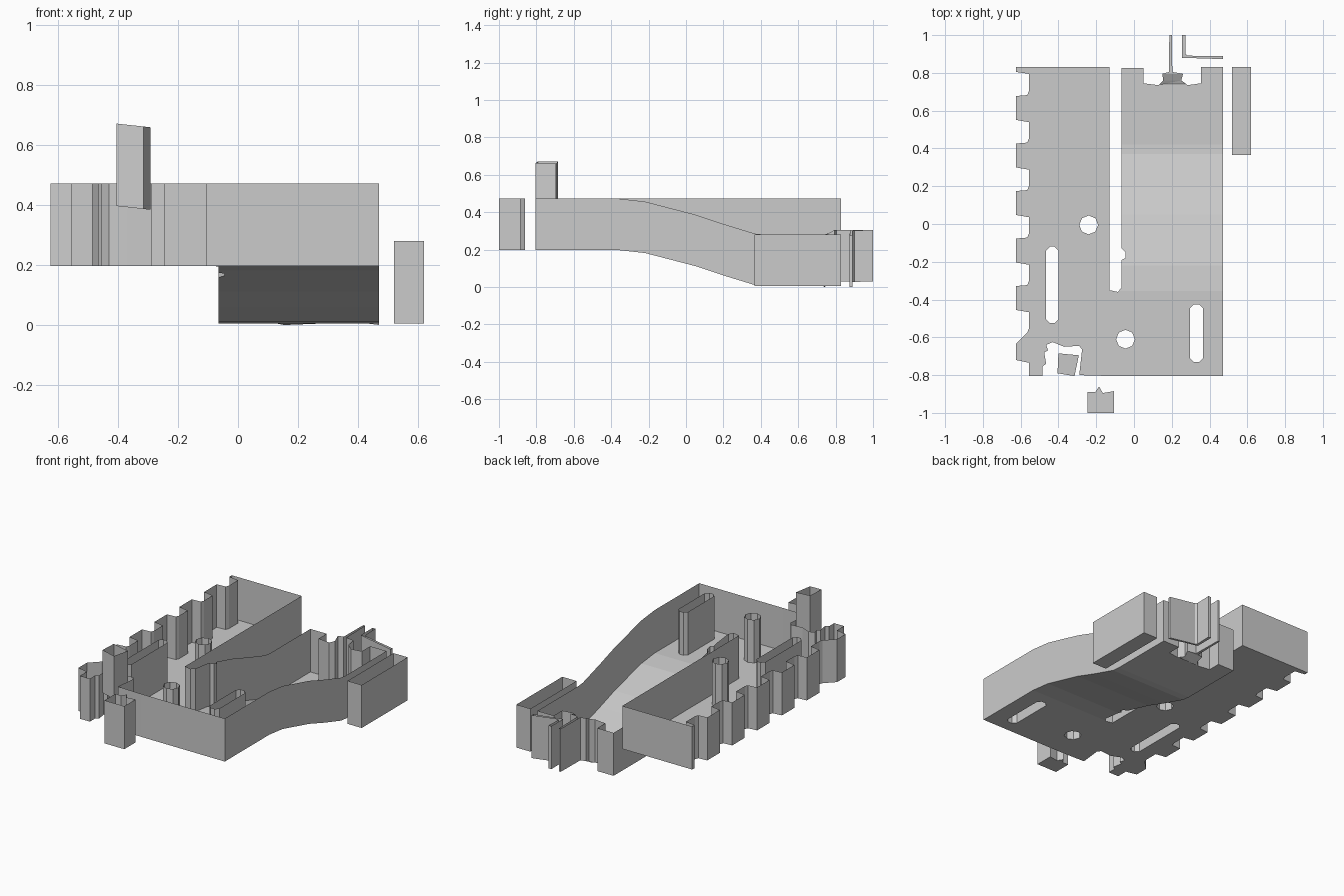
import bpy, bmesh, math
from mathutils import Vector

if "Cube" in bpy.data.objects:
    bpy.data.objects.remove(bpy.data.objects["Cube"])

WALL = 0.275


def make_pan(name, loops, floor_z, cuts=()):
    """Open-topped pan: filled floor, with walls rising from every outline."""
    bm = bmesh.new()
    edges = []
    for loop in loops:
        vs = [bm.verts.new((x, y, 0)) for x, y in loop]
        edges += [bm.edges.new((a, b)) for a, b in zip(vs, vs[1:] + vs[:1])]
    bmesh.ops.triangle_fill(bm, edges=edges, use_beauty=True, normal=(0, 0, 1))
    # crease lines across the ramp side only
    for i, y in enumerate(cuts):
        faces = [f for f in bm.faces
                 if i == 0 or (f.calc_center_median().x > -0.1
                               and f.calc_center_median().y > cuts[0])]
        geom = set(faces)
        for f in faces:
            geom.update(f.edges)
            geom.update(f.verts)
        bmesh.ops.bisect_plane(bm, geom=list(geom), dist=1e-5,
                               plane_co=(0, y, 0), plane_no=(0, 1, 0))
    for v in bm.verts:
        v.co.z = floor_z(v.co.x, v.co.y)
    rim = [e for e in bm.edges if e.is_boundary]
    ext = bmesh.ops.extrude_edge_only(bm, edges=rim)
    top = [g for g in ext["geom"] if isinstance(g, bmesh.types.BMVert)]
    bmesh.ops.translate(bm, verts=top, vec=(0, 0, WALL))
    bmesh.ops.recalc_face_normals(bm, faces=bm.faces)
    me = bpy.data.meshes.new(name)
    bm.to_mesh(me)
    bm.free()
    ob = bpy.data.objects.new(name, me)
    bpy.context.collection.objects.link(ob)
    return ob


def octagon(cx, cy, r):
    return [(cx + r * math.cos(math.tau * i / 8),
             cy + r * math.sin(math.tau * i / 8)) for i in range(8)]


def slot(x0, x1, y0, y1, c=0.02):
    return [(x0 + c, y0), (x1 - c, y0), (x1, y0 + c), (x1, y1 - c),
            (x1 - c, y1), (x0 + c, y1), (x0, y1 - c), (x0, y0 + c)]


# height of the floor: level upper deck, ramp, low back deck
RAMP = [(-0.355, 0.197), (-0.22, 0.182), (0.05, 0.112), (0.2, 0.062),
        (0.37, 0.01), (0.42, 0.005)]


def deck_z(x, y):
    if x < -0.1 or y <= RAMP[0][0]:
        return RAMP[0][1]
    if 0.14 < x < 0.27 and y > 0.74:
        return 0.03 * min(1, (y - 0.74) / 0.05)
    for (y0, z0), (y1, z1) in zip(RAMP, RAMP[1:]):
        if y <= y1:
            return z0 + (z1 - z0) * (y - y0) / (y1 - y0)
    return 0.005


# main deck outline, clockwise from the back left corner
outline = [(-0.625, 0.83), (-0.13, 0.83), (-0.13, -0.35), (-0.085, -0.36),
           (-0.065, -0.335), (-0.065, -0.19), (-0.045, -0.18),
           (-0.045, -0.15), (-0.065, -0.13), (-0.065, 0.825),
           (0.05, 0.825), (0.05, 0.745), (0.13, 0.735), (0.155, 0.76),
           (0.15, 0.795), (0.185, 0.805), (0.187, 1.0), (0.2, 1.0),
           (0.203, 0.805), (0.26, 0.795), (0.25, 0.76), (0.285, 0.735),
           (0.355, 0.745), (0.355, 0.83), (0.47, 0.83), (0.47, -0.805),
           (-0.12, -0.805), (-0.29, -0.8), (-0.275, -0.665),
           (-0.29, -0.645), (-0.37, -0.65), (-0.43, -0.625),
           (-0.465, -0.64), (-0.455, -0.67), (-0.475, -0.68),
           (-0.465, -0.74), (-0.485, -0.755), (-0.485, -0.805),
           (-0.555, -0.805), (-0.555, -0.735), (-0.625, -0.72)]
# repeated bays along the left edge
for i in range(6):
    y = -0.575 + 0.2515 * i
    outline += [(-0.625, y - (0.06 if i == 0 else 0.005)), (-0.565, y),
                (-0.557, y + 0.02), (-0.557, y + 0.108), (-0.625, y + 0.12)]
    outline[-5] = (-0.625, outline[-5][1])
    
holes = [slot(-0.465, -0.40, -0.525, -0.12), slot(0.297, 0.365, -0.73, -0.425),
         octagon(-0.24, -0.005, 0.05), octagon(-0.045, -0.61, 0.05)]
# the rearmost bay ends just short of the corner
outline[-1] = (-0.625, 0.805)
outline[-2] = (-0.557, 0.795)

make_pan("main_deck", [outline] + holes, deck_z,
         [p[0] for p in RAMP] + [0.74, 0.795])

# detached pans
make_pan("side_pan", [[(0.52, 0.365), (0.62, 0.365), (0.62, 0.83), (0.52, 0.83)]],
         lambda x, y: 0.005)
make_pan("front_pan", [[(-0.245, -1), (-0.105, -1), (-0.105, -0.885),
                        (-0.165, -0.895), (-0.185, -0.86), (-0.205, -0.89),
                        (-0.245, -0.89)]], lambda x, y: 0.197)
make_pan("raised_pan", [[(-0.405, -0.79), (-0.315, -0.805), (-0.292, -0.695),
                         (-0.40, -0.685)]],
         lambda x, y: 0.397 - 0.11 * (x + 0.405))
make_pan("back_angle_pan", [[(0.253, 1), (0.253, 0.88), (0.47, 0.873),
                             (0.47, 0.889), (0.285, 0.891), (0.272, 0.9),
                             (0.272, 1)]],
         lambda x, y: 0.03 * (1 - (x - 0.253) / 0.217) if x > 0.253 and y < 0.9 else 0.03)
